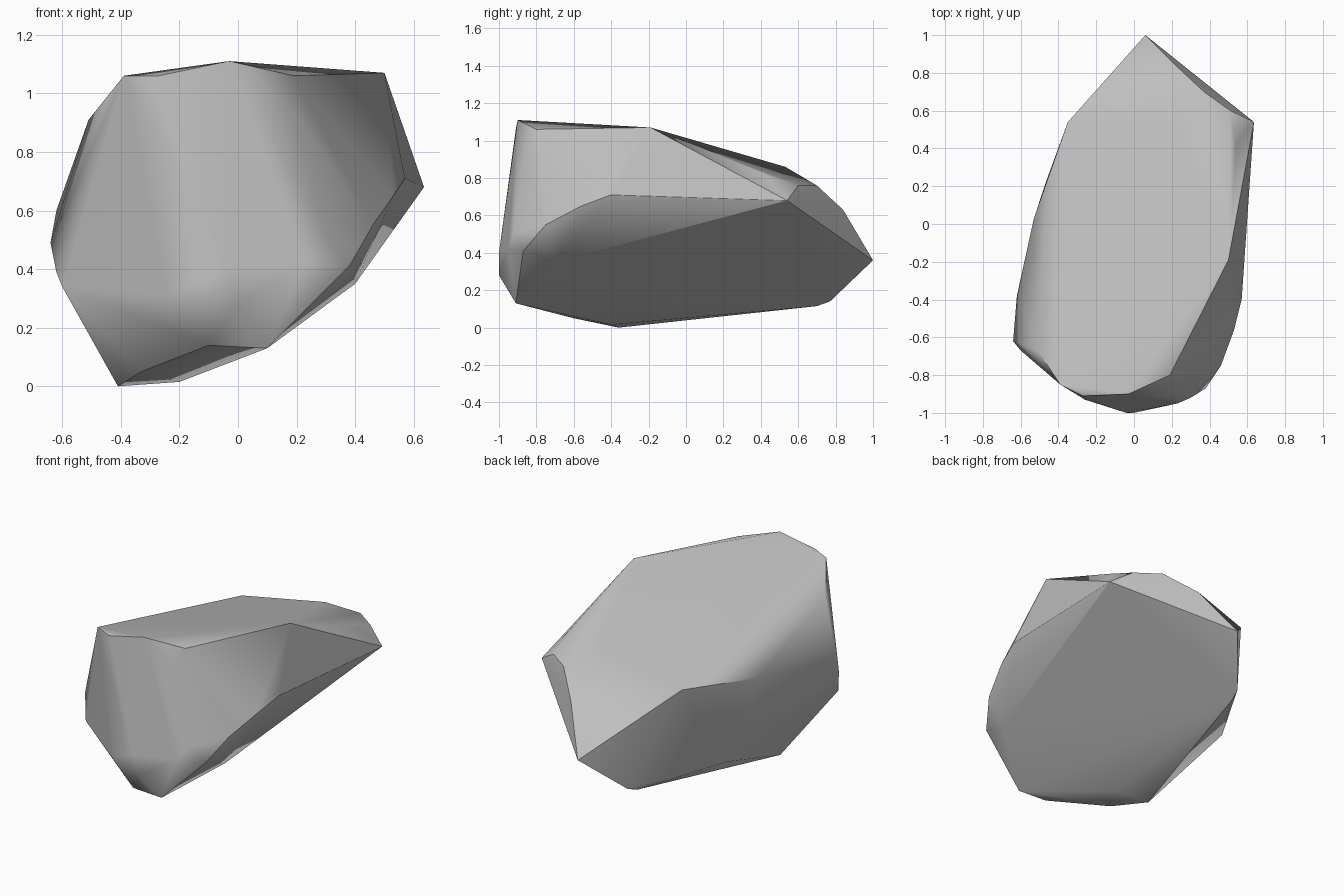
import bpy
import bmesh
import math


def remove_default_cube():
    cube = bpy.data.objects.get("Cube")
    if cube is not None:
        bpy.data.objects.remove(cube, do_unlink=True)


def make_material(name, colour):
    material = bpy.data.materials.new(name)
    material.use_nodes = True
    material.diffuse_color = colour
    shader = material.node_tree.nodes["Principled BSDF"]
    shader.inputs["Base Color"].default_value = colour
    shader.inputs["Roughness"].default_value = 0.9
    return material


def make_hull(name, corner_groups, material):
    """Wrap a convex skin around the chiselled corners of a stone."""
    bm = bmesh.new()
    for group in corner_groups:
        for corner in group:
            bm.verts.new(corner)
    hull = bmesh.ops.convex_hull(bm, input=bm.verts[:], use_existing_faces=False)
    unused = [v for v in hull["geom_interior"] if isinstance(v, bmesh.types.BMVert)]
    bmesh.ops.delete(bm, geom=unused, context="VERTS")
    # Merge nearly coplanar triangles into broad chiselled facets
    bmesh.ops.dissolve_limit(bm, angle_limit=math.radians(2),
                             verts=bm.verts[:], edges=bm.edges[:])
    bmesh.ops.recalc_face_normals(bm, faces=bm.faces[:])
    mesh = bpy.data.meshes.new(name)
    bm.to_mesh(mesh)
    bm.free()
    mesh.materials.append(material)
    stone = bpy.data.objects.new(name, mesh)
    bpy.context.collection.objects.link(stone)
    return stone


remove_default_cube()
stone_grey = make_material("stone grey", (0.52, 0.52, 0.52, 1.0))

# Flat crown of the boulder
crown = [(-.03, -.9, 1.11), (-.39, -.85, 1.06), (-.27, -.91, 1.06),
         (.19, -.8, 1.06), (.5, -.19, 1.07)]

# Sloping back, ending in the pointed tip
back_slope = [(.06, 1, .36), (.635, .54, .68), (.54, .42, .82), (.51, .6, .76),
              (.37, .7, .76), (.22, .84, .63), (.24, .53, .86), (-.35, .54, .74)]

# Flank on the +x side
left_flank = [(.57, -.4, .71), (.53, -.56, .65), (.46, -.75, .55),
              (.38, -.87, .41), (.4, -.7, .35)]

# Flank on the -x side
right_flank = [(-.53, .03, .67), (-.51, -.67, .91), (-.62, -.38, .6),
               (-.64, -.62, .49), (-.62, -.64, .39), (-.6, -.67, .34),
               (-.46, .24, .2)]

# Blunt front face
front_face = [(0, -1, .28), (-.04, -1, .4), (.23, -.95, .42), (-.24, -.93, .31),
              (.1, -.91, .13), (-.1, -.91, .14), (.18, -.86, .95),
              (.3, -.92, .51), (-.26, -.93, .85)]

# Slanted underside
underside = [(-.41, -.36, 0), (-.2, -.4, .015), (-.33, -.6, .05),
             (-.15, .7, .115), (-.13, .77, .14)]

boulder = make_hull("boulder", [crown, back_slope, left_flank, right_flank,
                                front_face, underside], stone_grey)

# Soft shading across shallow facets, crisp ridges elsewhere
bpy.ops.object.select_all(action="DESELECT")
boulder.select_set(True)
bpy.context.view_layer.objects.active = boulder
bpy.ops.object.shade_smooth_by_angle(angle=math.radians(32))

# Broad facets keep their own direction, so they read as flat planes
facets = boulder.modifiers.new("flat_facets", "WEIGHTED_NORMAL")
facets.keep_sharp = True
facets.weight = 90
